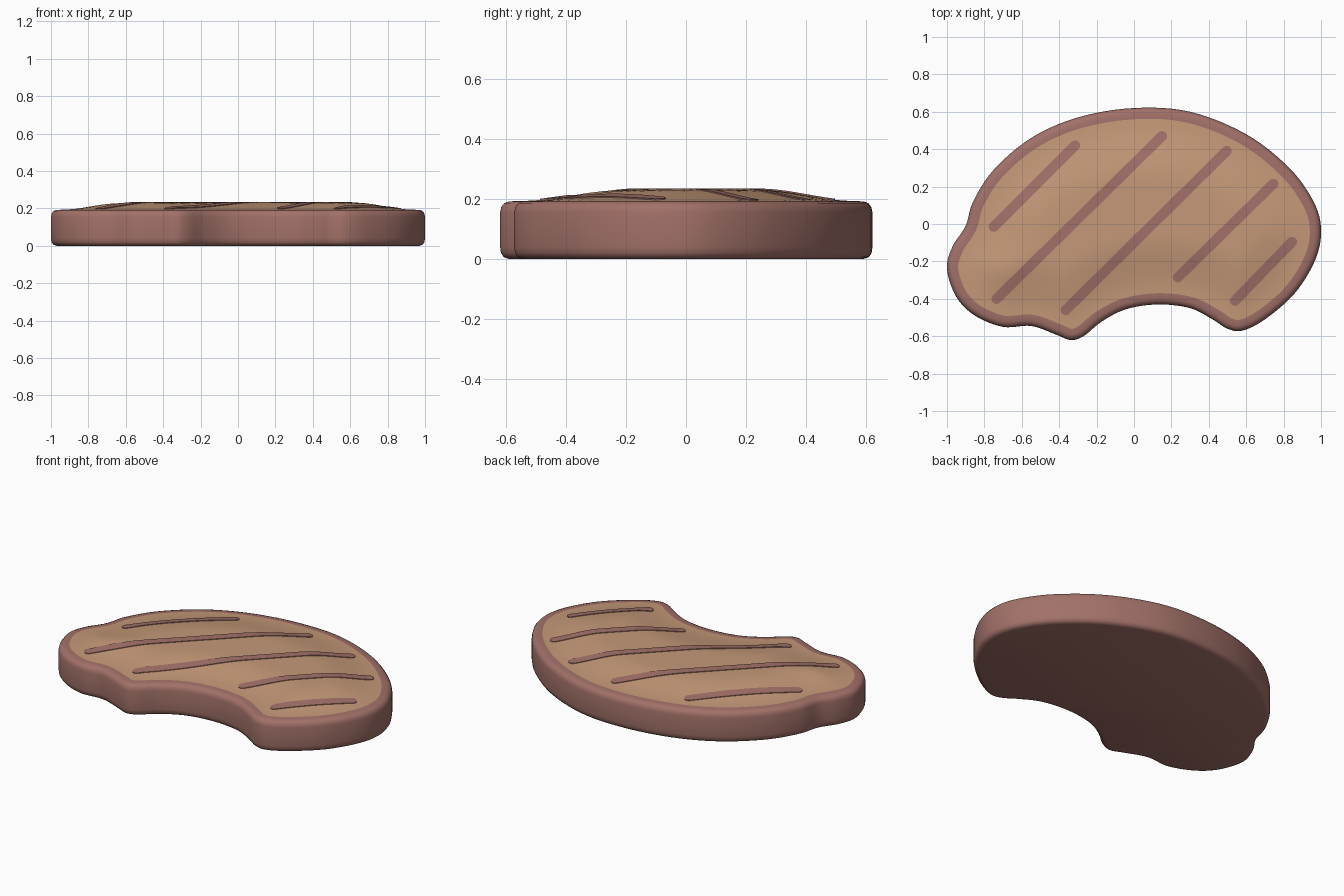
import bpy
import math
from mathutils import Vector
from mathutils.geometry import delaunay_2d_cdt, intersect_point_line

cube = bpy.data.objects.get("Cube")
if cube:
    bpy.data.objects.remove(cube, do_unlink=True)

RIM_INSET, RIM_Z = 0.06, 0.193
DOME_HEIGHT, DOME_WIDTH = 0.038, 0.32
STEPS = 6

# Clockwise control points of the steak outline
OUTLINE = [(-1, -.24), (-.97, -.12), (-.9, -.01), (-.86, .12), (-.75, .29),
           (-.55, .46), (-.3, .57), (0, .62), (.3, .6), (.6, .48), (.83, .3),
           (.96, .12), (1, -.03), (.97, -.19), (.86, -.37), (.7, -.51),
           (.58, -.57), (.5, -.56), (.42, -.51), (.3, -.45), (.13, -.43),
           (-.04, -.455), (-.17, -.52), (-.27, -.6), (-.34, -.62),
           (-.42, -.59), (-.55, -.545), (-.7, -.55), (-.85, -.49), (-.95, -.39)]


def make_material(name, color):
    mat = bpy.data.materials.new(name)
    mat.use_nodes = True
    mat.diffuse_color = color
    mat.node_tree.nodes["Principled BSDF"].inputs["Base Color"].default_value = color
    return mat


def make_object(name, verts, faces, mat, angle):
    mesh = bpy.data.meshes.new(name)
    mesh.from_pydata(verts, [], faces)
    mesh.materials.append(mat)
    obj = bpy.data.objects.new(name, mesh)
    bpy.context.collection.objects.link(obj)
    bpy.ops.object.select_all(action='DESELECT')
    obj.select_set(True)
    bpy.context.view_layer.objects.active = obj
    bpy.ops.object.shade_smooth_by_angle(angle=math.radians(angle))
    return obj


def closed_spline(points):
    """Catmull-Rom curve through a closed loop of points."""
    pts = [Vector(p) for p in points]
    n, out = len(pts), []
    for i in range(n):
        a, b, c, d = (pts[(i + k) % n] for k in (-1, 0, 1, 2))
        for s in range(STEPS):
            t = s / STEPS
            out.append(b + (c - a) * t / 2 + (a * 2 - b * 5 + c * 4 - d) * t**2 / 2
                       + (b * 3 - a - c * 3 + d) * t**3 / 2)
    return out


def inset(loop, amount):
    out = []
    for i, p in enumerate(loop):
        tangent = (loop[(i + 1) % len(loop)] - loop[i - 1]).normalized()
        out.append(p + Vector((tangent.y, -tangent.x)) * amount)
    return out


outline = closed_spline(OUTLINE)
rim = inset(outline, RIM_INSET)
count = len(outline)


def depth(p):
    """Signed distance inside the rim."""
    best, side = 9, 1
    for i in range(count):
        a, b = rim[i - 1], rim[i]
        near, t = intersect_point_line(p, a, b)
        near = a.lerp(b, min(max(t, 0), 1))
        dist = (p - near.to_2d()).length
        if dist < best:
            e, v = b - a, p - a
            best, side = dist, (1 if e.x * v.y - e.y * v.x < 0 else -1)
    return best * side


def surface_z(p):
    t = min(max(depth(p) / DOME_WIDTH, 0), 1)
    return RIM_Z + DOME_HEIGHT * t * t * (3 - 2 * t)


rind_mat = make_material("rind brown", (0.36, 0.165, 0.14, 1))
meat_mat = make_material("cooked meat tan", (0.56, 0.32, 0.19, 1))

# Rind: rounded side wall and flat underside
profile = [(.03, 0), (.012, .006), (.003, .02), (0, .04), (0, .155),
           (.004, .173), (.014, .186), (.03, .192), (RIM_INSET, RIM_Z)]
verts, faces = [], [tuple(range(count))]
for amount, z in profile:
    verts += [(p.x, p.y, z) for p in inset(outline, amount)]
for r in range(len(profile) - 1):
    for i in range(count):
        j = (i + 1) % count
        a, b = r * count, (r + 1) * count
        faces.append((a + j, a + i, b + i, b + j))
make_object("steak_rind", verts, faces, rind_mat, 50)

# Meat: gently domed top surface filling the rim
GRID = 0.04
points = list(rim)
for gx in range(-25, 26):
    for gy in range(-16, 17):
        p = Vector((gx, gy)) * GRID
        if depth(p) > GRID / 2:
            points.append(p)
flat, _, tris, *_ = delaunay_2d_cdt(points, [], [list(range(count))], 1, 1e-5)
make_object("steak_top", [(p.x, p.y, surface_z(p)) for p in flat], tris, meat_mat, 60)

# Grill marks: thin round-ended strips that follow the dome
HALF, LIFT, SINK = 0.027, 0.004, 0.004
MARKS = [((-.75, -.015), (-.315, .42)), ((-.735, -.4), (.15, .47)),
         ((-.365, -.46), (.495, .39)), ((.235, -.285), (.745, .215)),
         ((.54, -.41), (.845, -.095))]
for number, (start, end) in enumerate(MARKS, 1):
    start, end = Vector(start), Vector(end)
    along = (end - start).normalized()
    across = Vector((-along.y, along.x))
    length = (end - start).length
    caps = [HALF * math.cos(math.pi * k / 12) for k in range(7)]
    slices = [(-c, math.sqrt(max(HALF**2 - c * c, 1e-7))) for c in caps]
    cuts = int(length / 0.03)
    slices += [(length * k / cuts, HALF) for k in range(1, cuts)]
    slices += [(length - x, w) for x, w in reversed(slices[:7])]
    verts, faces = [], []
    for x, w in slices:
        for side, lift in ((-1, -SINK), (-1, LIFT), (0, LIFT), (1, LIFT), (1, -SINK)):
            p = start + along * x + across * w * side
            verts.append((p.x, p.y, surface_z(p) + lift))
    for s in range(len(slices) - 1):
        for k in range(4):
            a = s * 5 + k
            faces.append((a, a + 5, a + 6, a + 1))
    make_object(f"grill_mark_{number}", verts, faces, rind_mat, 40)
